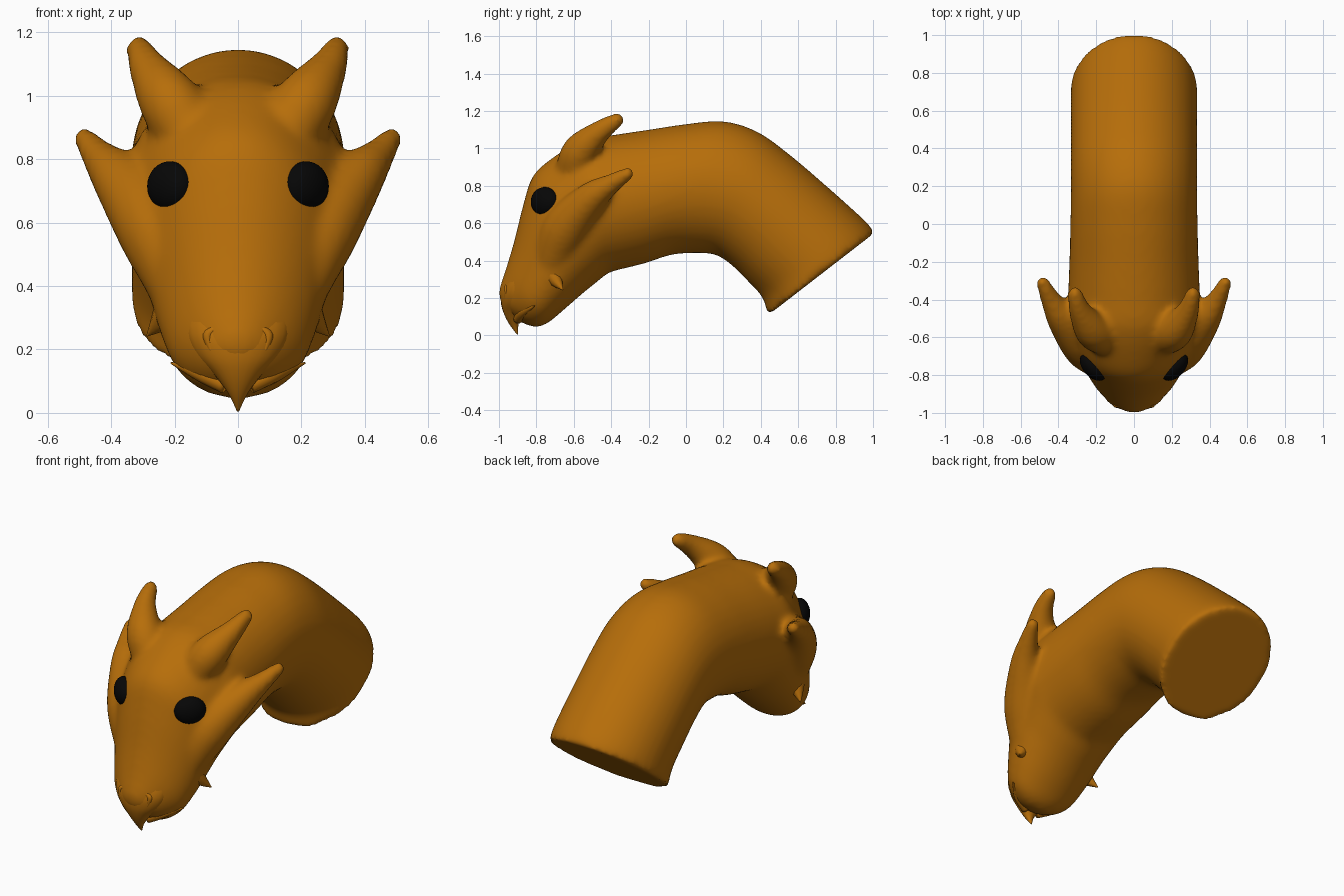
import bpy, bmesh, math
from mathutils import Vector

if "Cube" in bpy.data.objects:
    bpy.data.objects.remove(bpy.data.objects["Cube"])


def material(name, rgb):
    m = bpy.data.materials.new(name)
    m.diffuse_color = (*rgb, 1)
    m.use_nodes = True
    m.node_tree.nodes["Principled BSDF"].inputs["Base Color"].default_value = m.diffuse_color
    return m


ORANGE = material("orange_skin", (0.47, 0.155, 0.003))
BLACK = material("eye_black", (0.002, 0.002, 0.002))


def circle(n):
    return [2 * math.pi * k / n for k in range(n)]


def skin_rings(bm, rings):
    """Bridge closed rings of points and cap both ends."""
    vs = [[bm.verts.new(p) for p in r] for r in rings]
    n = len(vs[0])
    for a, b in zip(vs, vs[1:]):
        for i in range(n):
            j = (i + 1) % n
            bm.faces.new((a[i], a[j], b[j], b[i]))
    bm.faces.new(vs[0][::-1])
    bm.faces.new(vs[-1])


def smooth_path(pts, steps=5):
    """Catmull-Rom interpolation of tuples of any length."""
    out = []
    P = [Vector(p) for p in pts]
    for i in range(len(P) - 1):
        a, b, c, d = P[max(i - 1, 0)], P[i], P[i + 1], P[min(i + 2, len(P) - 1)]
        for k in range(steps):
            t = k / steps
            out.append(0.5 * (2 * b + (c - a) * t + (2 * a - 5 * b + 4 * c - d) * t * t
                              + (3 * b - a - 3 * c + d) * t ** 3))
    out.append(P[-1])
    return out


def tube(bm, pts, sides=16):
    """Tapered tube through (x, y, z, radius) with a rounded tip."""
    path = smooth_path(pts)
    pos = [Vector(p[:3]) for p in path]
    rings = []
    for i, c in enumerate(pos):
        d = (pos[min(i + 1, len(pos) - 1)] - pos[max(i - 1, 0)]).normalized()
        u = d.cross(Vector((1, 0, 0.1))).normalized()
        rings.append((c, u, d.cross(u), path[i][3]))
    c, u, v, r = rings[-1]
    for k in (0.4, 0.7, 0.95):
        rings.append((c + d * r * k, u, v, r * math.sqrt(1 - k * k)))
    skin_rings(bm, [[c + r * (u * math.cos(a) + v * math.sin(a)) for a in circle(sides)]
                    for c, u, v, r in rings])


def finish(bm, name, mat):
    bmesh.ops.recalc_face_normals(bm, faces=bm.faces)
    me = bpy.data.meshes.new(name)
    bm.to_mesh(me)
    bm.free()
    me.materials.append(mat)
    me.polygons.foreach_set("use_smooth", [True] * len(me.polygons))
    ob = bpy.data.objects.new(name, me)
    bpy.context.collection.objects.link(ob)
    return ob


# Neck and head: cross-sections as upper point, lower point (y, z), half width
sections = [
    (1.01, 0.55, 0.435, 0.105, 0.335), (0.95, 0.62, 0.41, 0.20, 0.335),
    (0.75, 0.80, 0.33, 0.29, 0.335), (0.55, 0.97, 0.25, 0.37, 0.335),
    (0.38, 1.09, 0.16, 0.43, 0.335), (0.20, 1.145, 0.05, 0.44, 0.335),
    (0.0, 1.13, -0.08, 0.43, 0.338), (-0.2, 1.10, -0.22, 0.385, 0.343),
    (-0.4, 1.07, -0.38, 0.345, 0.35), (-0.56, 1.04, -0.42, 0.33, 0.355),
    (-0.72, 0.945, -0.47, 0.29, 0.35), (-0.82, 0.85, -0.52, 0.25, 0.34),
    (-0.87, 0.70, -0.58, 0.20, 0.32), (-0.92, 0.50, -0.66, 0.13, 0.285),
    (-0.965, 0.35, -0.74, 0.065, 0.24), (-1.0, 0.24, -0.80, 0.045, 0.165),
    (-0.99, 0.18, -0.86, 0.06, 0.10), (-0.97, 0.14, -0.90, 0.08, 0.04)]
bm = bmesh.new()
rings = []
for ty, tz, by, bz, w in smooth_path(sections, 4):
    top, bot = Vector((0, ty, tz)), Vector((0, by, bz))
    mid, half = (top + bot) / 2, (top - bot) / 2
    # the face narrows towards the front of the snout
    pinch = 0.28 * min(max((-0.55 - ty) / 0.4, 0), 1)
    rings.append([mid + half * math.cos(a)
                  + Vector((w * math.sin(a) * (1 - pinch * (1 + math.cos(a)) / 2), 0, 0))
                  for a in circle(40)])
skin_rings(bm, rings)

# Crown horns and cheek horns, both sides, blended into the head
crown = [(.14, -.60, .86, .10), (.215, -.565, .98, .10), (.285, -.46, 1.09, .062), (.312, -.37, 1.15, .042)]
cheek = [(.17, -.74, .33, .08), (.25, -.65, .56, .125), (.37, -.51, .73, .09),
         (.44, -.40, .81, .056), (.483, -.31, .865, .037)]
for s in (-1, 1):
    for horn in (crown, cheek):
        tube(bm, [(s * x, y, z, r) for x, y, z, r in horn])
head = finish(bm, "head_and_neck", ORANGE)
rm = head.modifiers.new("blend", 'REMESH')
rm.mode = 'VOXEL'
rm.voxel_size = 0.016
rm.use_smooth_shade = True
sm = head.modifiers.new("soften", 'SMOOTH')
sm.factor = 0.5
sm.iterations = 14

# Hooked beak overlapping the jaw: centre y, z, half width, half depth
bm = bmesh.new()
beak = [(-.86, .34, .17, .08), (-.885, .25, .165, .10), (-.90, .18, .135, .09),
        (-.92, .12, .075, .055), (-.92, .06, .03, .025), (-.90, .004, .003, .003)]
skin_rings(bm, [[Vector((w * math.cos(a), y + d * math.sin(a), z)) for a in circle(24)]
                for y, z, w, d in smooth_path(beak, 4)])
finish(bm, "beak", ORANGE)

# Side parts: eyes, mouth-corner spikes, jaw spikes and nostrils
parts = {
    "mouth_spike": [(.19, -.74, .38, .06), (.235, -.70, .30, .04), (.285, -.66, .245, .004)],
    "jaw_spike": [(.04, -.90, .085, .025), (.12, -.87, .125, .026), (.21, -.81, .157, .003)],
    "nostril": [(.065, -.962, .27, .008), (.095, -.957, .245, .016), (.085, -.965, .20, .008)]}
for s, side in ((-1, "left"), (1, "right")):
    for name, pts in parts.items():
        bm = bmesh.new()
        tube(bm, [(s * x, y, z, r) for x, y, z, r in pts], 10)
        finish(bm, side + "_" + name, ORANGE)
    bm = bmesh.new()
    bmesh.ops.create_uvsphere(bm, u_segments=24, v_segments=16, radius=1)
    eye = finish(bm, side + "_eye", BLACK)
    eye.scale = (0.055, 0.088, 0.078)
    eye.location = (s * .215, -.755, .715)
    eye.rotation_euler = (0, 0, -s * math.radians(42))
